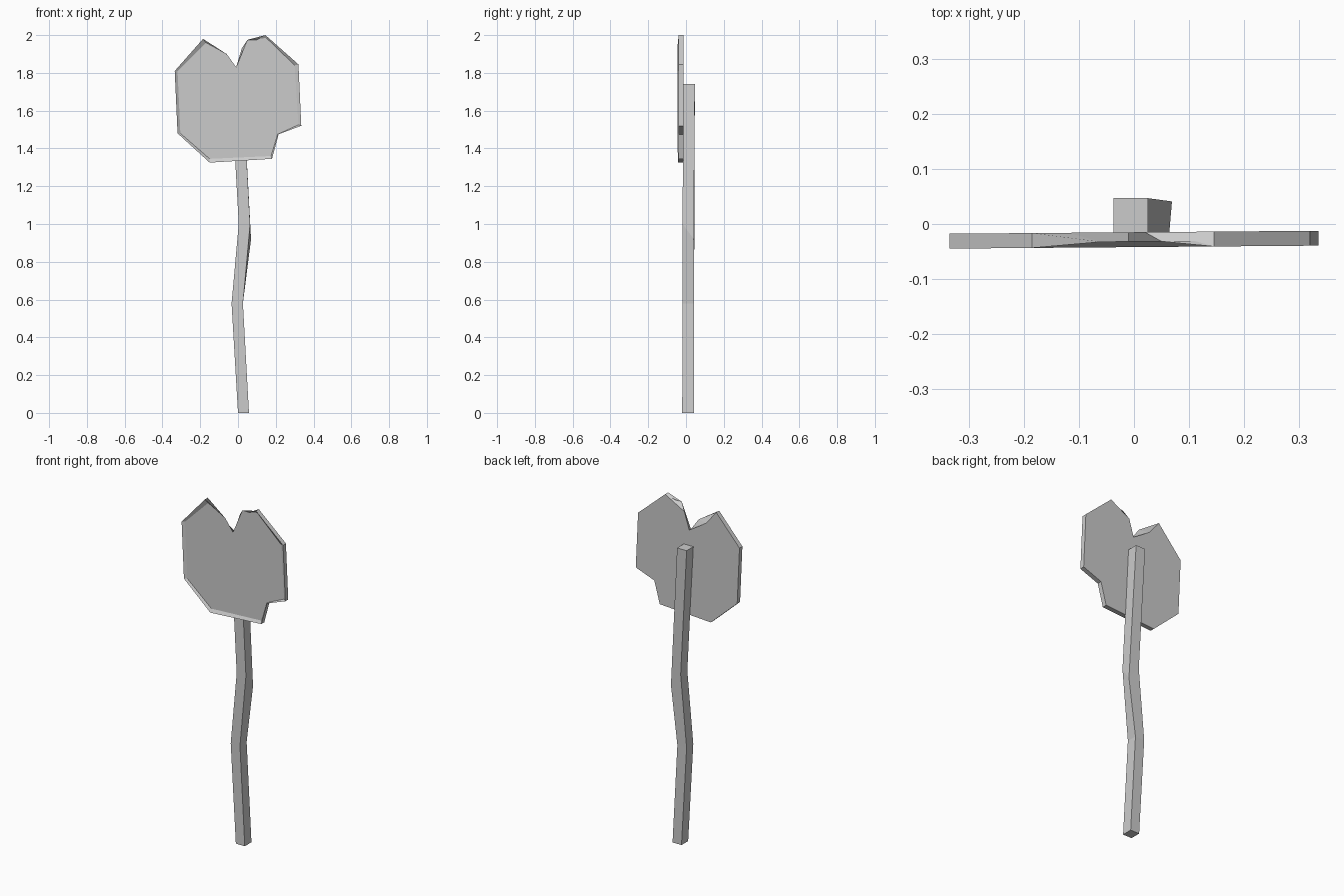
import bpy
import bmesh

cube = bpy.data.objects.get("Cube")
if cube:
    bpy.data.objects.remove(cube, do_unlink=True)

grey = bpy.data.materials.new("plain_grey")
grey.use_nodes = True
GREY = (0.6, 0.6, 0.6, 1)
grey.diffuse_color = GREY
grey.node_tree.nodes["Principled BSDF"].inputs["Base Color"].default_value = GREY


def loft(name, loops):
    """Bridge a list of equal point loops and cap both ends."""
    bm = bmesh.new()
    rings = [[bm.verts.new(p) for p in loop] for loop in loops]
    count = len(rings[0])
    for lower, upper in zip(rings, rings[1:]):
        for i in range(count):
            j = (i + 1) % count
            bm.faces.new((lower[i], lower[j], upper[j], upper[i]))
    bm.faces.new(rings[0][::-1])
    bm.faces.new(rings[-1])
    bmesh.ops.remove_doubles(bm, verts=bm.verts, dist=0.0005)
    bmesh.ops.recalc_face_normals(bm, faces=bm.faces)
    mesh = bpy.data.meshes.new(name)
    bm.to_mesh(mesh)
    bm.free()
    mesh.materials.append(grey)
    obj = bpy.data.objects.new(name, mesh)
    bpy.context.collection.objects.link(obj)
    return obj


# Sign board: outer outline (x, z) paired with the recessed panel outline
outer = [(-.335, 1.81), (-.185, 1.98), (-.12, 1.9), (-.01, 1.83), (.02, 1.93),
         (.145, 2), (.32, 1.845), (.335, 1.52), (.215, 1.475), (.18, 1.345),
         (-.15, 1.325), (-.32, 1.48)]
panel = [(-.32, 1.81), (-.17, 1.96), (-.06, 1.9), (-.01, 1.83), (.05, 1.975),
         (.15, 1.985), (.3, 1.84), (.32, 1.525), (.21, 1.475), (.175, 1.36),
         (-.15, 1.345), (-.305, 1.48)]
notch = (2, 3, 4)  # broken top edge, where the raised rim is missing


def place(points, y):
    return [(x, y + .008 * x, z) for x, z in points]


back = place(outer, -.015)
front = place(panel, -.032)
rim = place(outer, -.042)
for i in notch:
    rim[i] = front[i]
loft("sign_board", [back, rim, front])

# Crooked square post: left x, right x, centre y, height
half = .031
stations = [(0, .058, .011, 0), (-.034, .026, .012, .58),
            (.004, .064, .013, 1), (-.037, .025, .016, 1.74)]
rings = [[(l, y - half, z), (r, y - half, z), (r, y + half, z), (l, y + half, z)]
         for l, r, y, z in stations]
rings[2][2] = (.069, .041, .92)  # twisted rear corner at the upper bend
loft("post", rings)
